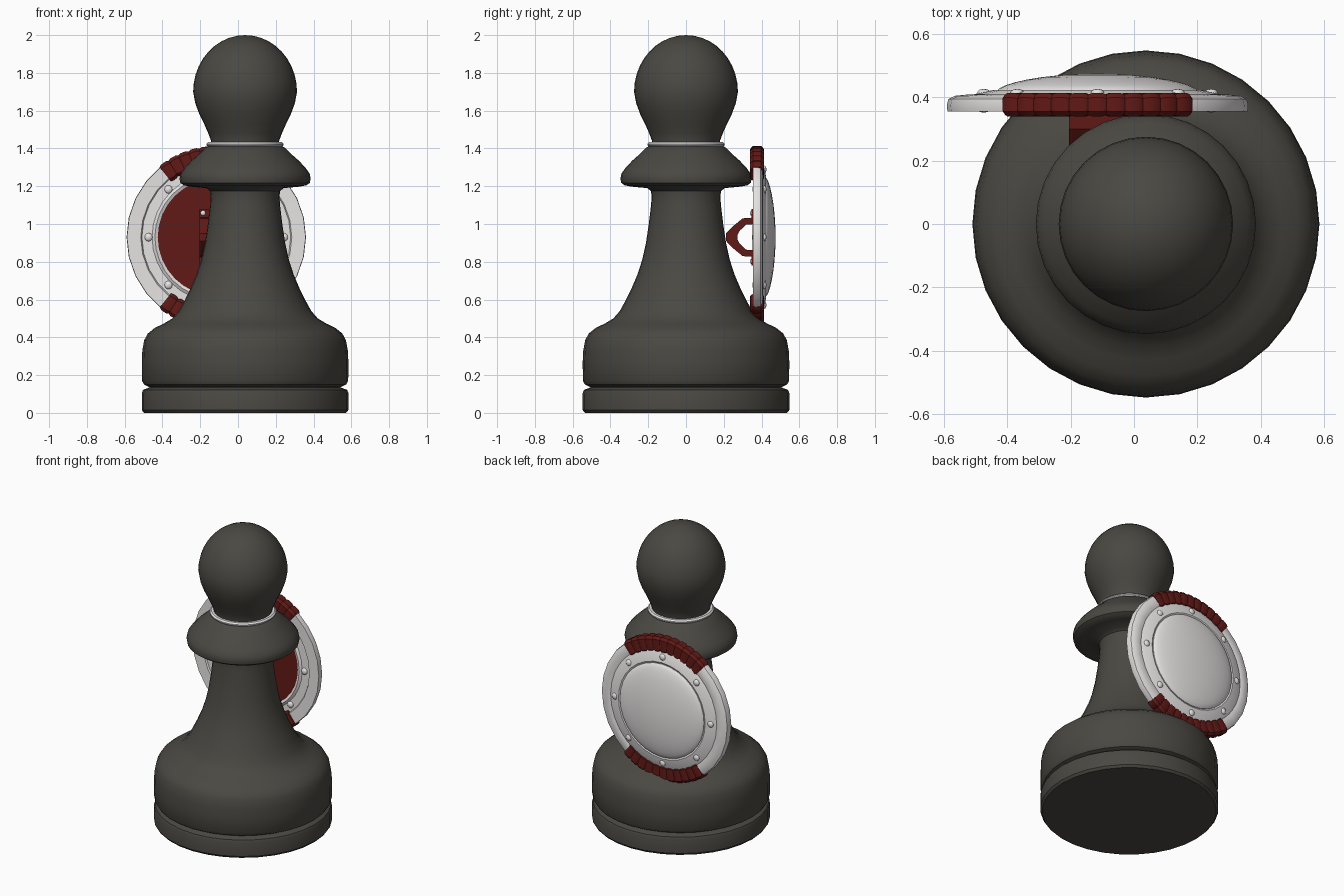
import bpy, bmesh
from math import sin, cos, pi, radians
from mathutils import Vector

if "Cube" in bpy.data.objects:
    bpy.data.objects.remove(bpy.data.objects["Cube"])


def mat(name, rgb):
    m = bpy.data.materials.new(name)
    m.diffuse_color = (*rgb, 1)
    m.use_nodes = True
    m.node_tree.nodes["Principled BSDF"].inputs["Base Color"].default_value = m.diffuse_color
    return m


DARK = mat("dark_stone", (0.068, 0.065, 0.055))
RED = mat("red_leather", (0.12, 0.010, 0.008))
PALE = mat("pale_metal", (0.80, 0.77, 0.77))


def finish(bm, name, material, angle=35):
    bmesh.ops.remove_doubles(bm, verts=bm.verts, dist=1e-5)
    bmesh.ops.recalc_face_normals(bm, faces=bm.faces)
    me = bpy.data.meshes.new(name)
    bm.to_mesh(me)
    bm.free()
    ob = bpy.data.objects.new(name, me)
    bpy.context.collection.objects.link(ob)
    me.materials.append(material)
    bpy.ops.object.select_all(action='DESELECT')
    ob.select_set(True)
    bpy.context.view_layer.objects.active = ob
    bpy.ops.object.shade_smooth_by_angle(angle=radians(angle))
    return ob


def upright(r, h, a):
    """Lathe about the pawn's vertical axis."""
    return Vector((0.0375 + r * cos(a), r * sin(a), h))


SX, SZ = -0.115, 0.93


def shield(r, y, a):
    """Lathe about the shield's axis, which runs along y."""
    return Vector((SX + r * cos(a), y, SZ + r * sin(a)))


def lathe(name, profile, place, material, segs=32, closed=False, angle=35):
    bm = bmesh.new()
    rings = [[bm.verts.new(place(r, h, 2 * pi * i / segs)) for r, h in profile] for i in range(segs)]
    n = len(profile)
    for i in range(segs):
        a, b = rings[i], rings[(i + 1) % segs]
        for j in range(n if closed else n - 1):
            k = (j + 1) % n
            bm.faces.new((a[j], a[k], b[k], b[j]))
    bmesh.ops.dissolve_degenerate(bm, dist=1e-6, edges=bm.edges)
    return finish(bm, name, material, angle)


# Pawn: foot, bell-shaped body and collar
lathe("pawn_base", [(0, 0.0), (0.535, 0.0), (0.547, 0.015), (0.547, 0.105), (0.54, 0.122),
                    (0.505, 0.135), (0.505, 0.15), (0, 0.15)], upright, DARK)
lathe("pawn_body", [(0, 0.13), (0.505, 0.136), (0.535, 0.15), (0.546, 0.17), (0.547, 0.27),
                    (0.544, 0.33), (0.534, 0.385), (0.515, 0.42), (0.478, 0.45), (0.43, 0.473),
                    (0.385, 0.50), (0.35, 0.54), (0.32, 0.595), (0.288, 0.66), (0.258, 0.73),
                    (0.232, 0.81), (0.212, 0.90), (0.197, 1.0), (0.185, 1.10), (0.182, 1.15),
                    (0.186, 1.175), (0.205, 1.19), (0.29, 1.198), (0.325, 1.205), (0.343, 1.218),
                    (0.347, 1.24), (0.342, 1.267), (0.322, 1.295), (0.285, 1.335), (0.245, 1.37),
                    (0.21, 1.405), (0.195, 1.412), (0, 1.412)], upright, DARK)

# Bright neck ring
lathe("neck_ring", [(0.15, 1.408), (0.195, 1.408), (0.204, 1.417), (0.204, 1.424),
                    (0.195, 1.433), (0.15, 1.433)], upright, PALE, closed=True)

# Ball head on a flaring neck
head = [(0, 1.42), (0.18, 1.425), (0.18, 1.44), (0.195, 1.48), (0.217, 1.53), (0.242, 1.58), (0.264, 1.64)]
head += [(0.275 * cos(t * pi / 20), 1.70 + 0.30 * sin(t * pi / 20)) for t in range(11)]
lathe("pawn_head", head, upright, DARK)

# Shield: rounded rim, flat rivet band, bulging face, leather backing
lathe("shield_rim", [(0.39, 0.372), (0.40, 0.356), (0.473, 0.354), (0.475, 0.375), (0.470, 0.394),
                     (0.45, 0.404), (0.41, 0.408), (0.39, 0.40)], shield, PALE, 28, True)
lathe("shield_band", [(0.31, 0.362), (0.325, 0.355), (0.34, 0.366), (0.40, 0.366), (0.40, 0.402),
                      (0.385, 0.410), (0.325, 0.423), (0.31, 0.415)], shield, PALE, 32, True)
dome = [(0.315 * cos(t * pi / 16), 0.422 + 0.052 * sin(t * pi / 16) ** 1.3) for t in range(9)]
lathe("shield_dome", [(0, 0.385), (0.315, 0.385)] + dome, shield, PALE, 32)
lathe("shield_backing", [(0, 0.368), (0.315, 0.368), (0.315, 0.39), (0, 0.39)], shield, RED, 32)


# Domed rivets on both sides of the band
def rivet(name, pos, r):
    bm = bmesh.new()
    bmesh.ops.create_uvsphere(bm, u_segments=10, v_segments=6, radius=r)
    bmesh.ops.scale(bm, vec=(1, 0.6, 1), verts=bm.verts)
    bmesh.ops.translate(bm, vec=pos, verts=bm.verts)
    finish(bm, name, PALE, 60)


for i in range(8):
    for side, y in (("face", 0.413), ("back", 0.364)):
        rivet(f"{side}_rivet_{i}", shield(0.358, y, i * pi / 4), 0.022)


# Leather wraps: ribbed sleeve swept round the rim
def wrap(name, mid, turns=11, half=39):
    bm = bmesh.new()
    r0, y0, hr, hy = 0.430, 0.376, 0.053, 0.037
    sect = [(-1, -.6), (-.7, -1), (.7, -1), (1, -.6), (1, .6), (.7, 1), (-.7, 1), (-1, .6)]
    stations = []
    for t in range(turns):
        stations += [(t + 0.02, 0.88), (t + 0.25, 1.0), (t + 0.78, 1.0)]
    stations.append((turns, 0.88))
    rings = []
    for t, s in stations:
        a = radians(mid - half + 2 * half * t / turns)
        rings.append([bm.verts.new(shield(r0 + u * hr * s, y0 + v * hy * s, a)) for u, v in sect])
    for a, b in zip(rings, rings[1:]):
        for j in range(8):
            k = (j + 1) % 8
            bm.faces.new((a[j], a[k], b[k], b[j]))
    bm.faces.new(rings[0])
    bm.faces.new(rings[-1])
    finish(bm, name, RED, 30)


wrap("upper_wrap", 90)
wrap("lower_wrap", 270)


# Hand strap: arched band standing off the backing
def box(name, lo, hi, material):
    bm = bmesh.new()
    bmesh.ops.create_cube(bm, size=1)
    lo, hi = Vector(lo), Vector(hi)
    for v in bm.verts:
        v.co = (lo + hi) / 2 + Vector(p * q for p, q in zip(v.co, hi - lo))
    finish(bm, name, material)


X0, X1 = -0.205, -0.025
outer = [(0.37, 0.105), (0.30, 0.10), (0.245, 0.055), (0.212, 0.02)]
inner = [(0.37, 0.07), (0.318, 0.066), (0.285, 0.035), (0.272, 0.012)]
outer += [(y, -z) for y, z in reversed(outer)]
inner += [(y, -z) for y, z in reversed(inner)]
bm = bmesh.new()
cols = [[bm.verts.new((x, y, SZ + z)) for x in (X0, X1) for y, z in (o, i)] for o, i in zip(outer, inner)]
for a, b in zip(cols, cols[1:]):
    for j, k in ((0, 1), (1, 3), (3, 2), (2, 0)):
        bm.faces.new((a[j], a[k], b[k], b[j]))
bm.faces.new([cols[0][j] for j in (0, 1, 3, 2)])
bm.faces.new([cols[-1][j] for j in (0, 1, 3, 2)])
finish(bm, "hand_strap", RED)

# Strap mounting plate, end tabs and their rivets
box("strap_plate", (X0 + 0.01, 0.350, SZ - 0.10), (X1 - 0.01, 0.370, SZ + 0.10), PALE)
for side in (1, -1):
    z = sorted((SZ + side * 0.09, SZ + side * 0.15))
    box(f"strap_tab_{side}", (X0, 0.348, z[0]), (X1, 0.370, z[1]), RED)
    for x in (X0 + 0.02, X1 - 0.02):
        rivet(f"strap_rivet_{side}_{x:.2f}", Vector((x, 0.347, SZ + side * 0.128)), 0.014)
